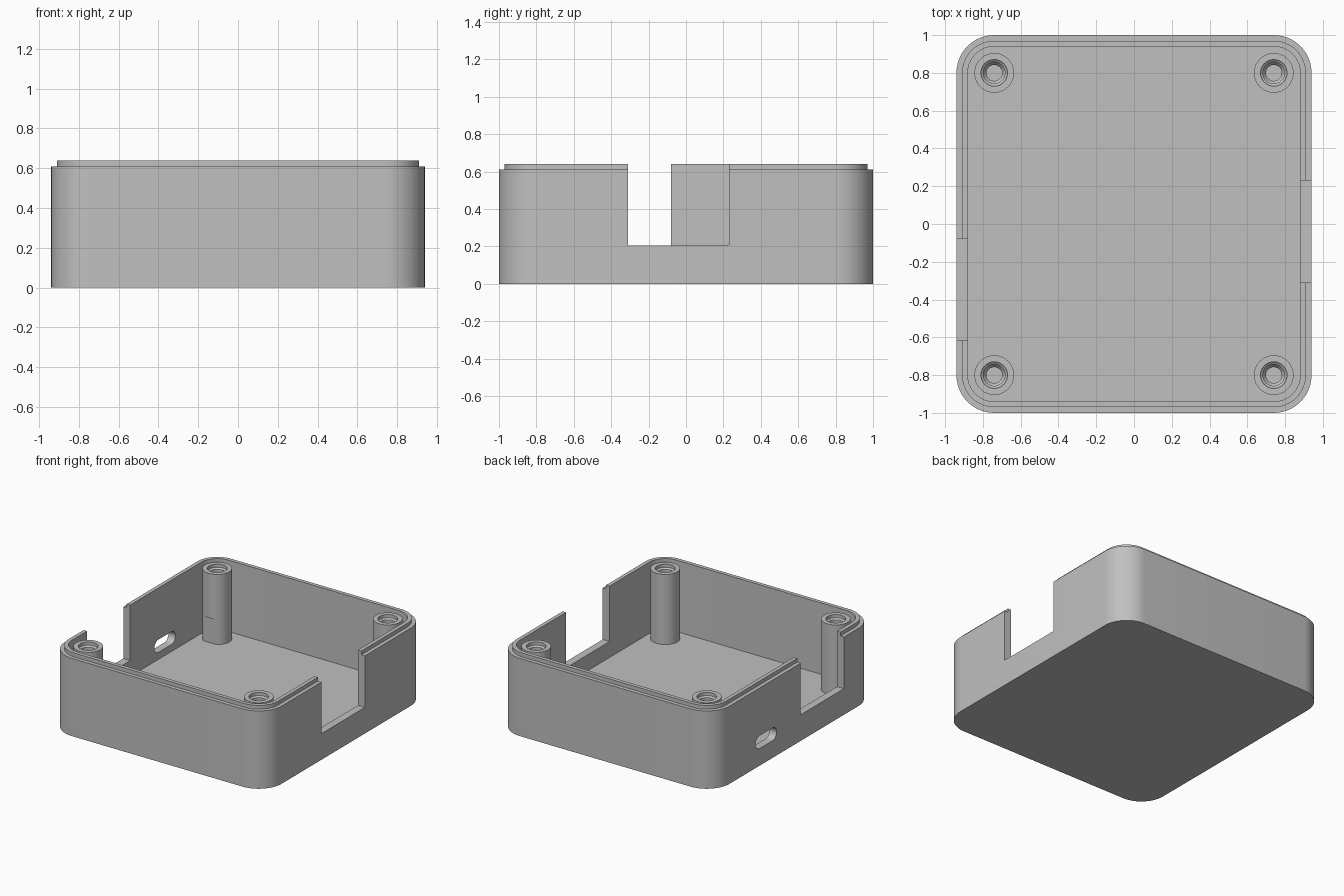
import bpy, bmesh, math
from mathutils import Matrix

if "Cube" in bpy.data.objects:
    bpy.data.objects.remove(bpy.data.objects["Cube"])

HX, HY, R = 0.94, 1.0, 0.2          # half sizes and corner radius of the case
FLOOR, SHOULDER, RIM = 0.08, 0.61, 0.64
PX, PY = HX - R, HY - R             # post centres, concentric with the corners

grey = bpy.data.materials.new("grey plastic")
grey.diffuse_color = (0.53, 0.53, 0.53, 1)
grey.use_nodes = True
grey.node_tree.nodes["Principled BSDF"].inputs["Base Color"].default_value = grey.diffuse_color


def outline(hx, hy, r, n=14):
    """Rounded rectangle, counter-clockwise."""
    pts = []
    for k, (sx, sy) in enumerate([(1, 1), (-1, 1), (-1, -1), (1, -1)]):
        for i in range(n + 1):
            a = math.pi / 2 * (k + i / n)
            pts.append((sx * (hx - r) + r * math.cos(a), sy * (hy - r) + r * math.sin(a)))
    return pts


def circle(r, n=48):
    return [(r * math.cos(2 * math.pi * i / n), r * math.sin(2 * math.pi * i / n)) for i in range(n)]


def loft(name, rings, matrix=None):
    """Join (outline, z) rings into a closed solid."""
    bm = bmesh.new()
    loops = [[bm.verts.new((x, y, z)) for x, y in pts] for pts, z in rings]
    for a, b in zip(loops, loops[1:]):
        for i in range(len(a)):
            j = (i + 1) % len(a)
            bm.faces.new((a[i], a[j], b[j], b[i]))
    bm.faces.new(loops[0][::-1])
    bm.faces.new(loops[-1])
    bmesh.ops.recalc_face_normals(bm, faces=bm.faces)
    if matrix:
        bm.transform(matrix)
    me = bpy.data.meshes.new(name)
    bm.to_mesh(me)
    bm.free()
    me.materials.append(grey)
    ob = bpy.data.objects.new(name, me)
    bpy.context.collection.objects.link(ob)
    return ob


def box(name, x0, x1, y0, y1, z0, z1):
    pts = [(x0, y0), (x1, y0), (x1, y1), (x0, y1)]
    return loft(name, [(pts, z0), (pts, z1)])


def activate(ob):
    bpy.ops.object.select_all(action='DESELECT')
    ob.select_set(True)
    bpy.context.view_layer.objects.active = ob


def cut(ob, cutter):
    cutter.hide_render = True
    activate(ob)
    mod = ob.modifiers.new("cut", 'BOOLEAN')
    mod.operation, mod.solver, mod.object = 'DIFFERENCE', 'EXACT', cutter
    bpy.ops.object.modifier_apply(modifier=mod.name)
    bpy.data.objects.remove(cutter)


def smooth(ob):
    activate(ob)
    bpy.ops.object.shade_smooth_by_angle(angle=math.radians(30))


# Case shell: outer wall, shoulder, raised rim, inner wall and floor
def inset(d):
    return outline(HX - d, HY - d, R - d)


case = loft("case_shell", [(inset(0), 0), (inset(0), SHOULDER), (inset(0.03), SHOULDER),
                           (inset(0.03), RIM), (inset(0.06), RIM), (inset(0.06), FLOOR)])

# Open notches in the two side walls
cut(case, box("right_notch_cutter", 0.8, 1.1, -0.31, 0.23, 0.205, 1))
cut(case, box("left_notch_cutter", -1.1, -0.8, -0.615, -0.08, 0.205, 1))

# Rounded port slot through the left wall
turn = Matrix.Translation((-0.92, 0.35, 0.185)) @ Matrix.Rotation(math.pi / 2, 4, 'Y')
slot = outline(0.05, 0.13, 0.0499, 8)
cut(case, loft("slot_cutter", [(slot, -0.12), (slot, 0.12)], turn))
smooth(case)

# Screw posts with stepped holes
for side, sx in (("left", -1), ("right", 1)):
    for end, sy in (("front", -1), ("back", 1)):
        steps = [(0.105, 0.04), (0.105, 0.63), (0.07, 0.63), (0.07, 0.605),
                 (0.057, 0.595), (0.057, 0.42), (0.042, 0.40), (0.042, 0.12)]
        post = loft(f"{end}_{side}_post", [(circle(r), z) for r, z in steps],
                    Matrix.Translation((sx * PX, sy * PY, 0)))
        if (side, end) == ("left", "back"):
            # Shallow clearance flat beside the port
            cut(post, box("flat_cutter", -0.87, -0.6, 0.6, 0.71, FLOOR, 0.28))
        smooth(post)
